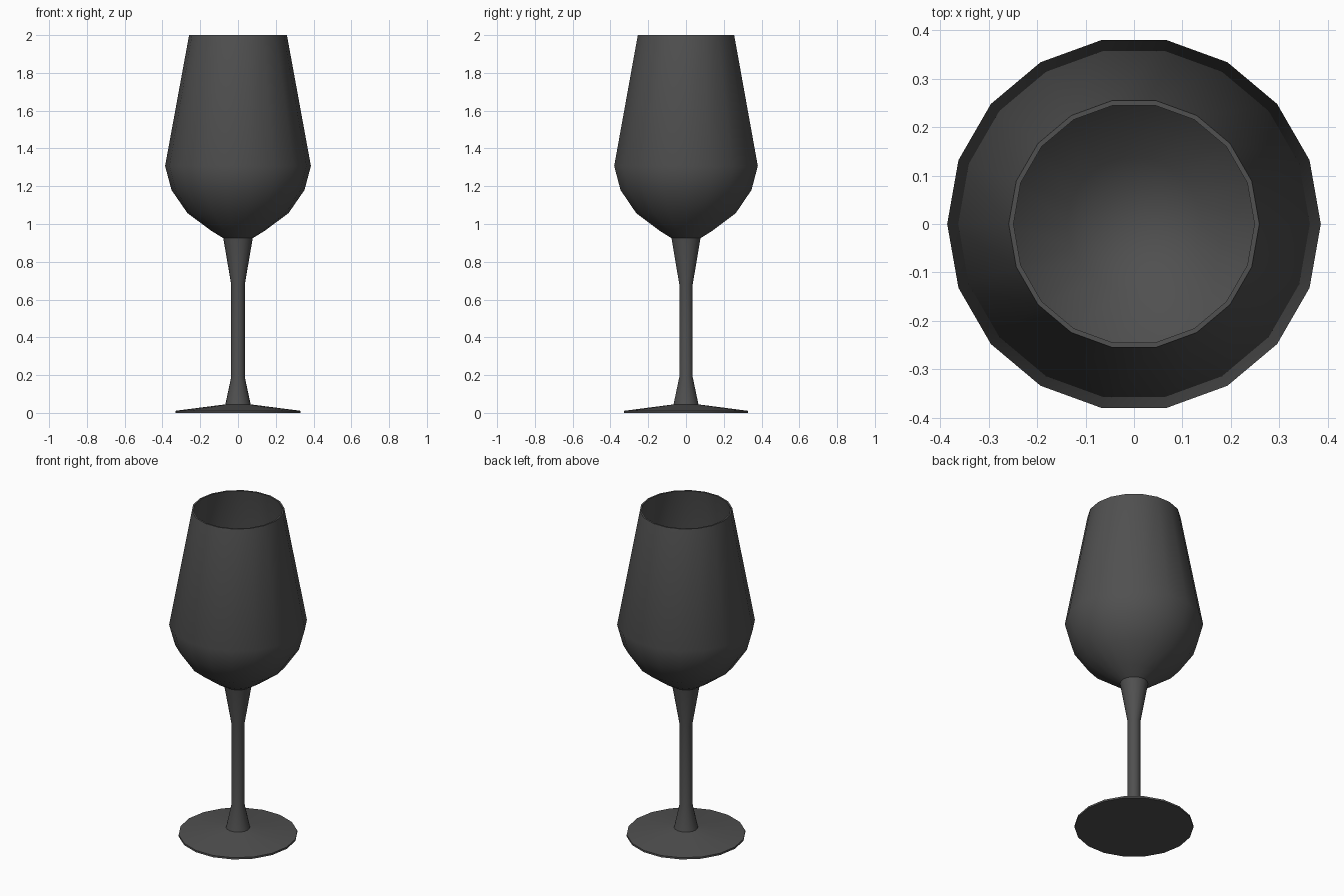
import bpy, bmesh, math

if "Cube" in bpy.data.objects:
    bpy.data.objects.remove(bpy.data.objects["Cube"])

SIDES = 18

mat = bpy.data.materials.new("dark_glass")
mat.diffuse_color = (0.08, 0.08, 0.08, 1)
mat.use_nodes = True
mat.node_tree.nodes["Principled BSDF"].inputs["Base Color"].default_value = mat.diffuse_color


def lathe(name, profile, angle):
    """Spin (radius, z) points around z; radius 0 makes a single pole vertex."""
    bm = bmesh.new()
    rings = []
    for r, z in profile:
        if r == 0:
            rings.append([bm.verts.new((0, 0, z))] * SIDES)
        else:
            rings.append([bm.verts.new((r * math.cos(2 * math.pi * i / SIDES),
                                        r * math.sin(2 * math.pi * i / SIDES), z))
                          for i in range(SIDES)])
    for a, b in zip(rings, rings[1:]):
        for i in range(SIDES):
            j = (i + 1) % SIDES
            quad = [a[i], a[j], b[j], b[i]]
            bm.faces.new(list(dict.fromkeys(quad)))
    mesh = bpy.data.meshes.new(name)
    bm.to_mesh(mesh)
    bm.free()
    mesh.materials.append(mat)
    obj = bpy.data.objects.new(name, mesh)
    bpy.context.collection.objects.link(obj)
    bpy.ops.object.select_all(action='DESELECT')
    obj.select_set(True)
    bpy.context.view_layer.objects.active = obj
    bpy.ops.object.shade_smooth_by_angle(angle=math.radians(angle))
    return obj


# flat round foot with a gently sloping top
lathe("foot", [(0, 0), (0.332, 0), (0.332, 0.011), (0.067, 0.045)], 40)

# slim stem flaring at both ends
lathe("stem", [(0.067, 0.045), (0.036, 0.19), (0.036, 0.68), (0.078, 0.925)], 40)

# thin-walled bowl: outside up to the rim, then down the inside
lathe("bowl", [(0.078, 0.925), (0.143, 0.965), (0.268, 1.058), (0.352, 1.18),
               (0.386, 1.307), (0.259, 2.0),
               (0.249, 2.0), (0.376, 1.307), (0.342, 1.184), (0.261, 1.066),
               (0.139, 0.975), (0.076, 0.936), (0, 0.93)], 40)
